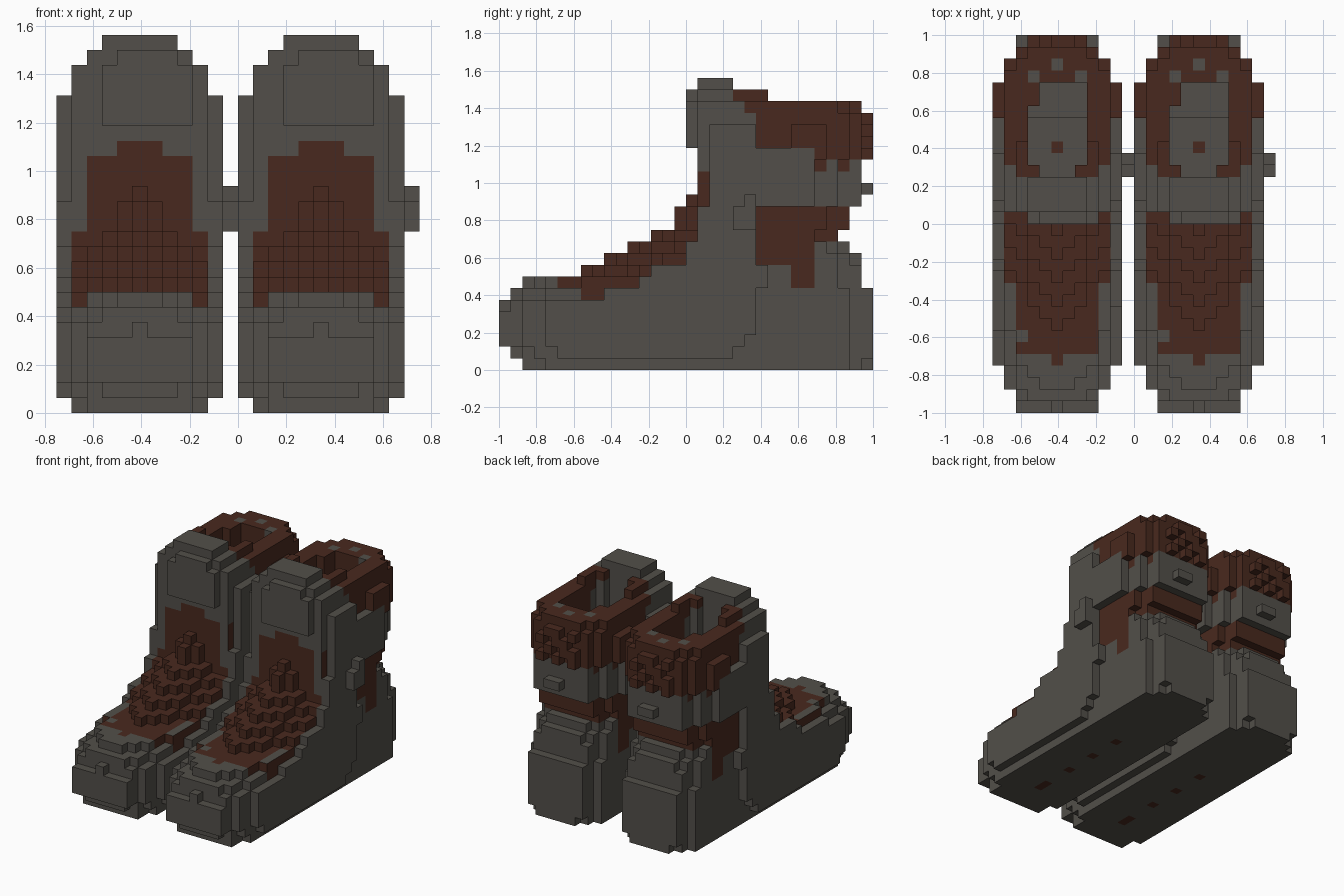
import bpy, bmesh
from mathutils import Vector

cube = bpy.data.objects.get("Cube")
if cube:
    bpy.data.objects.remove(cube, do_unlink=True)

S = 1 / 16          # block size
MID = 5             # centre block column of a boot
HEIGHT = 25


def material(name, rgb):
    m = bpy.data.materials.new(name)
    m.use_nodes = True
    m.diffuse_color = (*rgb, 1)
    m.node_tree.nodes["Principled BSDF"].inputs["Base Color"].default_value = (*rgb, 1)
    return m


GREY, BROWN = 0, 1
MATS = [material("grey leather", (0.085, 0.078, 0.067)),
        material("brown fur", (0.066, 0.022, 0.013))]

# First and last block of each layer along the boot, from the sole up
FRONT = [2, 1, 0, 0, 0, 0, 1, 2, 7, 9, 11, 13, 15, 15, 16] + [17] * 10
BACK = [32] * 7 + [31] * 3 + [30, 29, 30, 30, 31, 31, 31, 31]
# Plan rounding by distance from the centre line
ROUND = [0, 0, 0, 0, 2, 4]
SOFT = [0, 0, 0, 1, 2, 4]
TOE = {1: SOFT, 5: [0, 1, 1, 1, 2, 4], 6: [0, 0, 0, 1, 3, 6], 7: [0, 0, 1, 2, 5, 10]}
STEPS = [0, 1, 2, 4, 5]
# Where the wide side wall starts, and where it stops short of the narrower heel
SIDE_START = {8: 13, 9: 16, 10: 16, 11: 17, 12: 17, 13: 17}
SIDE_END = {1: 20, 2: 21, 7: 23, 8: 23}

blocks = {}                     # (i, j, k) -> (part, colour)
painted = {}                    # ((i, j, k), axis) -> colour of single faces


def fill(part, colour, xs, ys, zs):
    for i in range(*xs):
        for j in range(*ys):
            for k in range(*zs):
                blocks[i, j, k] = (part, colour)


def front_of(d, k):
    if k < 8:
        return FRONT[k] + TOE.get(k, ROUND)[d]
    if d == 5:
        return SIDE_START.get(k, 18)
    return min(FRONT[k] + STEPS[d], 17)


# Foot, instep and ankle shaft
for k in range(18):
    for i in range(11):
        d = abs(i - MID)
        if k == 0 and d == 5:
            continue
        corner = SOFT if k in (0, 9, 10) else ROUND
        start = front_of(d, k) + (2 if k == 6 and i == 10 else 0)
        for j in range(start, BACK[k] - corner[d]):
            recess = (9 <= k <= 13 and j >= 22) or (k in (7, 8) and 25 <= j <= 26)
            if d == 5 and (recess or (k < 9 and j >= SIDE_END.get(k, 22))):
                continue
            part, colour = "foot", GREY
            if k >= 14 or j >= 17:
                part = "shaft"
            if j >= 22 and k < 11:
                part = "heel_counter"
            if recess and not (k < 11 and j >= 27):
                part, colour = "ankle_band", BROWN
            # Instep strip, with its peak on the shaft front
            if 8 <= k < 17 and j <= 17 and d <= (4 if k < 12 else 3):
                part, colour = "instep", BROWN
            if k == 7 and 5 <= j < 17 and d <= 3 and (i, j) != (2, 6):
                part, colour = "instep", BROWN
            if k == 7 and 7 <= j < 17 and d == 4:
                part, colour = "instep", BROWN
                if j < 11:
                    painted[(i, j, k), 2] = GREY
            if k == 17 and j == 17 and d <= 1:
                part, colour = "instep", BROWN
            # Fur sides at the front corners of the shaft
            if 12 <= k < 17 and j <= 17 and d == 4:
                painted[(i, j, k), 0] = BROWN
            # Fur tips hanging from the cuff
            if k == 17 and j in (27, 29) and d >= 3:
                part, colour = "cuff", BROWN
            blocks[i, j, k] = (part, colour)

fill("instep", BROWN, (5, 6), (4, 5), (7, 8))
fill("instep", BROWN, (9, 10), (7, 9), (6, 7))
# Worn marks under the sole
for j in (6, 7, 11, 15, 19):
    fill("foot", BROWN, (5, 6), (j, j + 1), (0, 1))

# Raised front collar and the fur cuff behind it
HALF = {18: 5, 19: 5, 20: 5, 21: 4, 22: 4, 23: 3}
FUR_START = {22: 21, 23: 20}
for k, half in HALF.items():
    for i in range(MID - half, MID + half + 1):
        d = abs(i - MID)
        end = 23 if k == 23 else (31 if k == 22 else 32) - SOFT[d]
        for j in range(18 if d == 5 else 17, end):
            # Loose tufts at the back, and a bulge on each side
            if j == 31 and (3 * i + 2 * k) % 5 > 2:
                continue
            if d == 5 and k > 18 and 22 <= j < 25:
                continue
            fur = j >= (27 if k == 18 else FUR_START.get(k, 22))
            part = "cuff" if fur else "collar"
            blocks[i, j, k] = (part, BROWN if fur else GREY)

fill("collar", GREY, (3, 8), (17, 20), (24, 25))
fill("collar", GREY, (3, 9), (16, 17), (19, 23))
fill("collar", GREY, (4, 8), (16, 17), (23, 24))

# Hollow inside with a stepped insole
for i in range(3, 8):
    for j in range(21 if i in (3, 7) else 20, 26 if i == 3 else 28):
        floor = 8 if j < 25 else 9
        for k in range(floor, HEIGHT):
            blocks.pop((i, j, k), None)
        fill("insole", GREY, (i, i + 1), (j, j + 1), (floor - 1, floor))
fill("insole", BROWN, (5, 6), (22, 23), (7, 8))

# Small grey studs and the pull tab
for i, j in ((3, 28), (5, 29), (7, 28)):
    fill("stud", GREY, (i, i + 1), (j, j + 1), (22, 23))
fill("stud", GREY, (5, 7), (31, 32), (15, 16))
fill("side_tab", GREY, (11, 12), (20, 22), (12, 14))
fill("side_tab", GREY, (11, 12), (21, 22), (14, 15))

AXES = [Vector(v) for v in ((1, 0, 0), (0, 1, 0), (0, 0, 1))]


def build(part, prefix, x0):
    """Skin the exposed block faces of one part."""
    bm = bmesh.new()
    for pos, (name, colour) in blocks.items():
        if name != part:
            continue
        centre = Vector(pos) + Vector((0.5, 0.5, 0.5))
        for a in range(3):
            u, v = AXES[(a + 1) % 3] / 2, AXES[(a + 2) % 3] / 2
            for s in (1, -1):
                n = AXES[a] * s
                if tuple(int(c) for c in Vector(pos) + n) in blocks:
                    continue
                c = centre + n / 2
                ring = [c - u - v, c + u - v, c + u + v, c - u + v][::s]
                f = bm.faces.new([bm.verts.new(p * S + Vector((x0, -1, 0))) for p in ring])
                f.material_index = painted.get((pos, a), colour)
    bmesh.ops.remove_doubles(bm, verts=bm.verts, dist=0.001)
    bmesh.ops.dissolve_limit(bm, angle_limit=0.01, verts=bm.verts, edges=bm.edges,
                             delimit={'MATERIAL'})
    mesh = bpy.data.meshes.new(prefix + part)
    bm.to_mesh(mesh)
    bm.free()
    for m in MATS:
        mesh.materials.append(m)
    obj = bpy.data.objects.new(prefix + part, mesh)
    bpy.context.collection.objects.link(obj)


for prefix, x0 in (("right_boot_", -0.75), ("left_boot_", 0.0)):
    for part in sorted({p for p, _ in blocks.values()}):
        build(part, prefix, x0)
